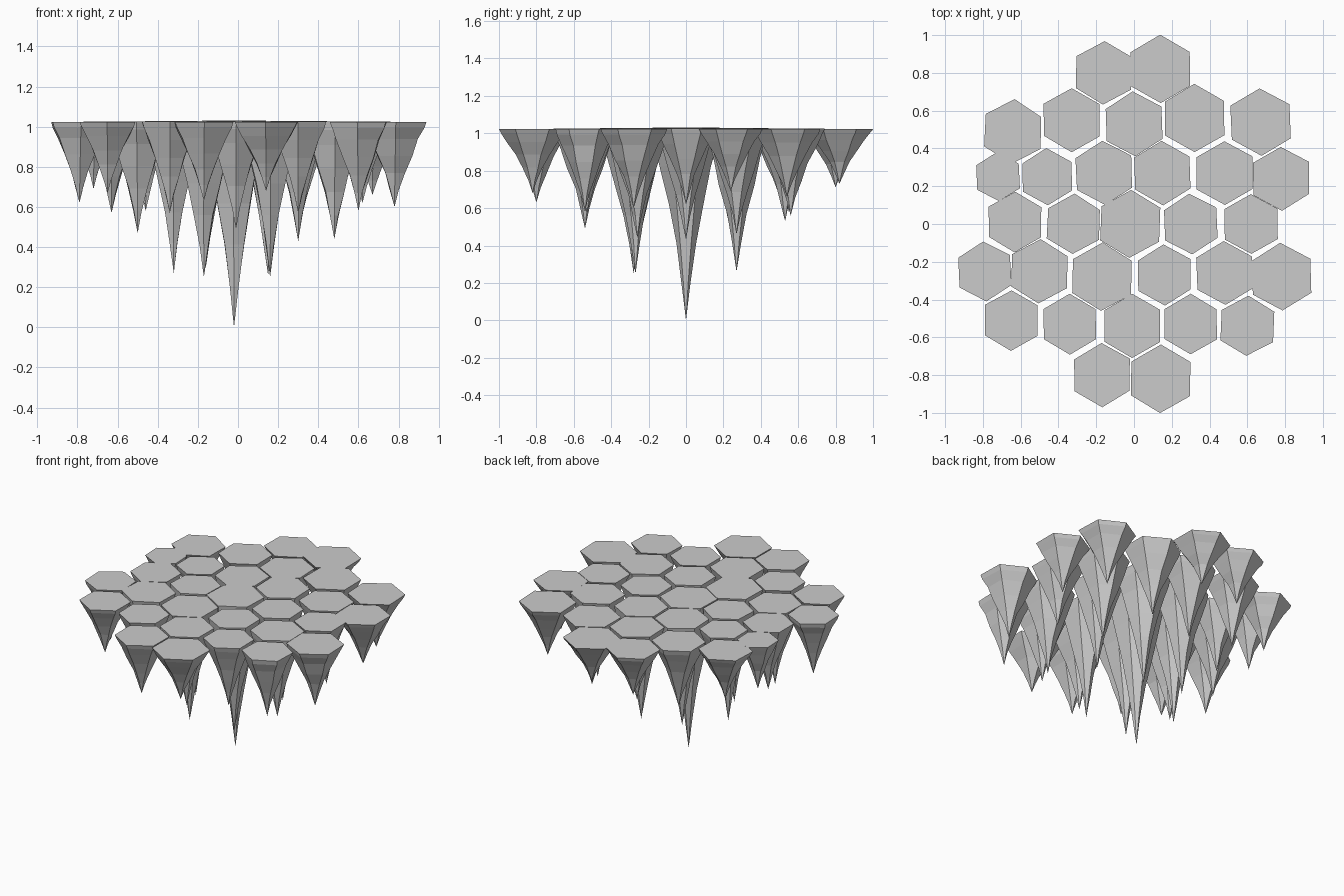
import bpy
import bmesh
import random
from math import sin, cos, pi, hypot, radians

random.seed(4)

default_cube = bpy.data.objects.get("Cube")
if default_cube:
    bpy.data.objects.remove(default_cube, do_unlink=True)

# One plain stone colour
stone = bpy.data.materials.new("stone grey")
stone.use_nodes = True
stone.diffuse_color = (0.6, 0.6, 0.6, 1)
stone.node_tree.nodes["Principled BSDF"].inputs["Base Color"].default_value = (0.6, 0.6, 0.6, 1)

# Columns by row, in hundredths: centre x, centre y, cap radius, tip height
ROWS = {
    "back_edge": [(-16, 80, 17, 71), (14, 82, 18, 73)],
    "back": [(-64, 49, 17, 69), (-33, 55, 17, 58), (0, 53, 17, 53),
             (32, 56, 18, 56), (67, 54, 18, 66)],
    "middle_back": [(-72, 25, 13, 69), (-46, 25, 15, 58), (-16, 27, 17, 30),
                    (15, 27, 17, 26), (48, 27, 17, 46), (78, 24, 17, 69)],
    "middle": [(-63, 1, 16, 57), (-32, 0, 16, 27), (-2, 0, 18, 0),
               (30, 0, 16, 43), (62, 0, 16, 62)],
    "middle_front": [(-79, -25, 16, 62), (-50, -25, 17, 47), (-17, -28, 18, 25),
                     (16, -27, 16, 25), (48, -26, 17, 44), (78, -28, 18, 60)],
    "front": [(-65, -51, 16, 67), (-34, -53, 16, 57), (-1, -54, 17, 49),
              (30, -53, 16, 57), (60, -54, 16, 58)],
    "front_edge": [(-17, -80, 17, 63), (14, -82, 18, 68)],
}

# Spike taper: fraction of the drop, fraction of the cap radius
TAPER = [(0, 1), (0.07, 0.93), (0.2, 0.76), (0.4, 0.53), (0.6, 0.31), (0.8, 0.14)]
SIDES = 6


def add_ring(bm, x, y, z, radius, turn, wobble):
    """A hexagonal ring with slightly uneven corners."""
    ring = []
    for i in range(SIDES):
        angle = turn + 2 * pi * i / SIDES
        r = radius * (1 + random.uniform(-wobble, wobble))
        ring.append(bm.verts.new((x + r * cos(angle), y + r * sin(angle), z)))
    return ring


def hanging_column(name, x, y, radius, tip):
    """A flat hexagonal cap that tapers down to a rough spike."""
    bm = bmesh.new()
    top = 1.03 - 0.008 * hypot(x, y)
    turn = pi / 2 + radians(random.uniform(-3, 3))
    rings = []
    for drop, width in TAPER:
        wobble = 0.015 + 0.13 * drop
        z = top + (tip - top) * drop
        rings.append(add_ring(bm, x, y, z, radius * width, turn, wobble))

    # Flat cap, side bands and pointed end
    bm.faces.new(rings[0])
    for upper, lower in zip(rings, rings[1:]):
        for i in range(SIDES):
            j = (i + 1) % SIDES
            bm.faces.new((upper[i], lower[i], lower[j], upper[j]))
    point = bm.verts.new((x, y, tip))
    last = rings[-1]
    for i in range(SIDES):
        bm.faces.new((last[i], point, last[(i + 1) % SIDES]))

    bmesh.ops.recalc_face_normals(bm, faces=bm.faces)
    mesh = bpy.data.meshes.new(name)
    bm.to_mesh(mesh)
    bm.free()
    mesh.materials.append(stone)
    column = bpy.data.objects.new(name, mesh)
    bpy.context.collection.objects.link(column)


# Lay out every row of columns
for row, columns in ROWS.items():
    for number, values in enumerate(columns, start=1):
        hanging_column(f"{row}_column_{number}", *(v / 100 for v in values))
